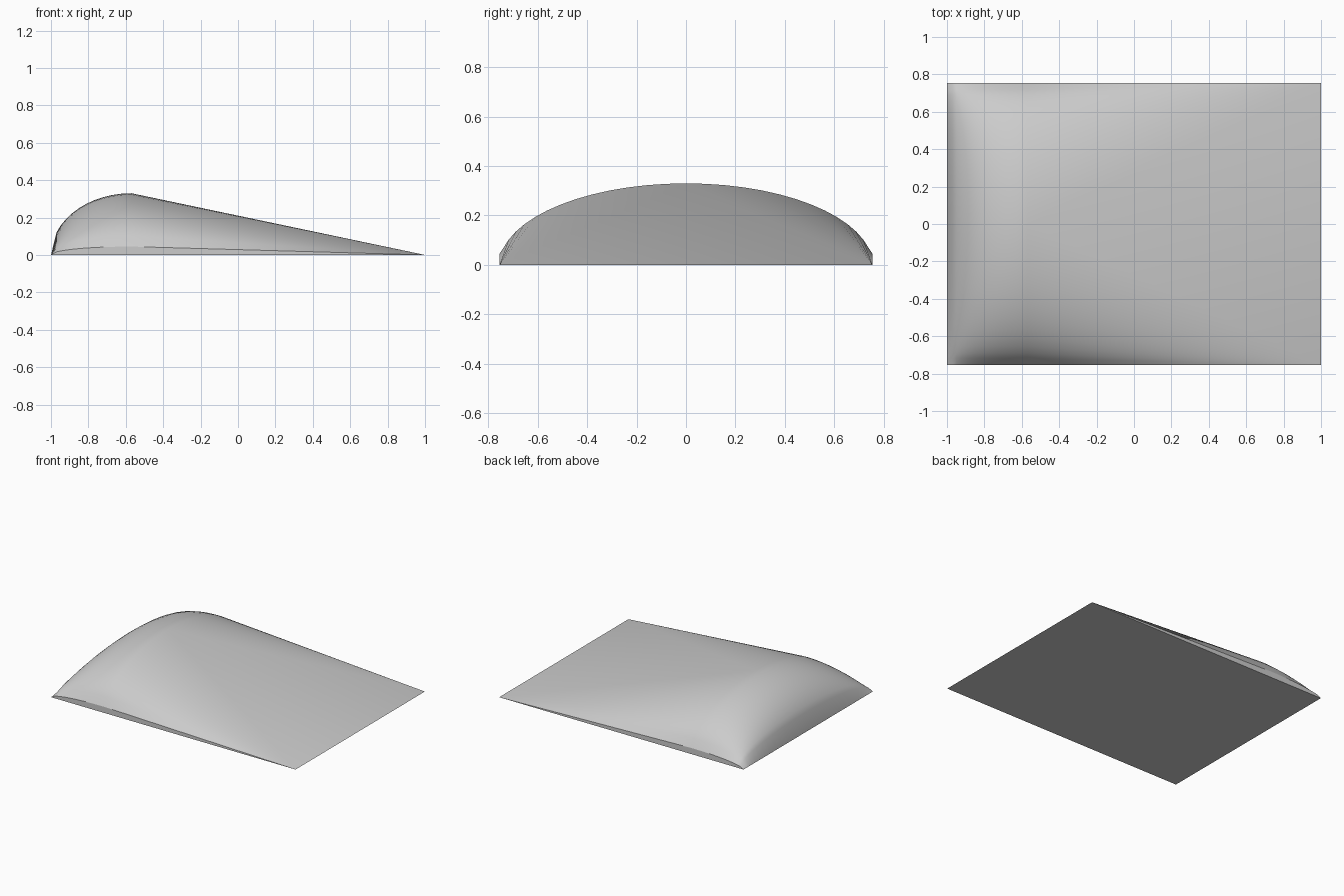
import bpy, bmesh
from math import sin, cos, radians

cube = bpy.data.objects.get("Cube")
if cube:
    bpy.data.objects.remove(cube)

HALF_Y, HEIGHT, CREST_X, LIP = 0.755, 0.33, -0.57, 0.136

grey = bpy.data.materials.new("light_grey")
grey.use_nodes = True
grey.diffuse_color = (0.6, 0.6, 0.6, 1)
grey.node_tree.nodes["Principled BSDF"].inputs["Base Color"].default_value = (0.6, 0.6, 0.6, 1)

# Elliptical arch across the width, ending in a low upright lip at each side
arch = [(HALF_Y * sin(radians(a)), cos(radians(a))) for a in range(-72, 73, 6)]
arch = [(-HALF_Y, LIP)] + arch + [(HALF_Y, LIP)]

# Rounded nose along the length, from the ground edge to the crest
nose = [(-1, 0)]
for i in range(11):
    a = radians(21.5 + 68.5 * i / 10)
    nose.append((CREST_X - (1 + CREST_X) * cos(a), sin(a)))

bm = bmesh.new()
rows = [[bm.verts.new((x, y, HEIGHT * f * g)) for y, g in arch] for x, f in nose]
tail = [bm.verts.new((1, s * HALF_Y, 0)) for s in (-1, 1)]

# Nose surface
for r, q in zip(rows, rows[1:]):
    for j in range(len(arch) - 1):
        bm.faces.new((r[j], q[j], q[j + 1], r[j + 1]))

# Cones running from each half of the crest arch to a tail corner
crest = rows[-1]
mid = len(crest) // 2
for j in range(len(crest) - 1):
    bm.faces.new((crest[j], tail[0] if j < mid else tail[1], crest[j + 1]))
for f in bm.faces:
    f.smooth = True

# Flat sloping tail
bm.faces.new((crest[mid], tail[0], tail[1]))

# Upright side walls and flat underside
bm.faces.new([tail[0]] + [r[0] for r in reversed(rows)])
bm.faces.new([r[-1] for r in rows] + [tail[1]])
bm.faces.new(rows[0] + [tail[1], tail[0]])
bmesh.ops.triangulate(bm, faces=[f for f in bm.faces if len(f.verts) > 4])
bmesh.ops.recalc_face_normals(bm, faces=bm.faces)

mesh = bpy.data.meshes.new("domed_wedge")
bm.to_mesh(mesh)
bm.free()
mesh.materials.append(grey)
wedge = bpy.data.objects.new("domed_wedge", mesh)
bpy.context.collection.objects.link(wedge)

# Smooth the curved faces while keeping the rim crisp
for o in bpy.context.selected_objects:
    o.select_set(False)
wedge.select_set(True)
bpy.context.view_layer.objects.active = wedge
bpy.ops.object.shade_smooth_by_angle(angle=radians(30))
